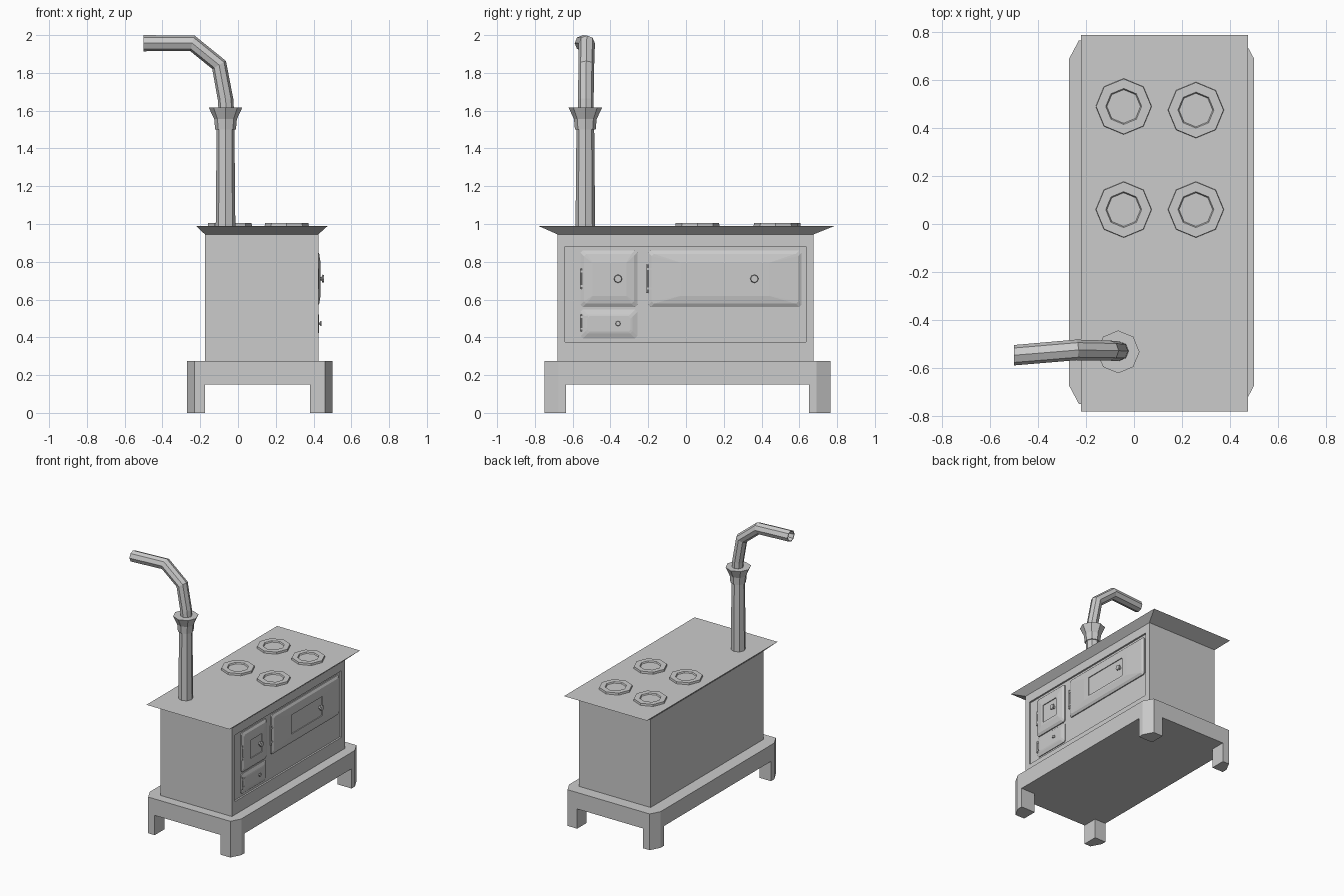
import bpy, bmesh
from math import sin, cos, pi, radians
from mathutils import Vector

if "Cube" in bpy.data.objects:
    bpy.data.objects.remove(bpy.data.objects["Cube"])


def loft(name, rings, smooth=False):
    """Skin a list of equal-length vertex rings and cap both ends."""
    bm = bmesh.new()
    loops = [[bm.verts.new(p) for p in ring] for ring in rings]
    n = len(loops[0])
    for a, b in zip(loops, loops[1:]):
        for i in range(n):
            j = (i + 1) % n
            bm.faces.new((a[i], a[j], b[j], b[i]))
    bm.faces.new(loops[0])
    bm.faces.new(loops[-1])
    bmesh.ops.recalc_face_normals(bm, faces=bm.faces)
    me = bpy.data.meshes.new(name)
    bm.to_mesh(me)
    bm.free()
    ob = bpy.data.objects.new(name, me)
    bpy.context.collection.objects.link(ob)
    return ob


def rect_x(x, y0, y1, z0, z1, c=0.0):
    """Rectangle facing +x, with cut corners if c > 0."""
    if not c:
        return [(x, y0, z0), (x, y1, z0), (x, y1, z1), (x, y0, z1)]
    return [(x, y0 + c, z0), (x, y1 - c, z0), (x, y1, z0 + c), (x, y1, z1 - c),
            (x, y1 - c, z1), (x, y0 + c, z1), (x, y0, z1 - c), (x, y0, z0 + c)]


def rect_z(z, x0, x1, y0, y1):
    return [(x0, y0, z), (x1, y0, z), (x1, y1, z), (x0, y1, z)]


def ring(c, r, u=(1, 0, 0), v=(0, 1, 0), n=8):
    c, u, v = Vector(c), Vector(u), Vector(v)
    return [c + r * (cos(2 * pi * i / n) * u + sin(2 * pi * i / n) * v) for i in range(n)]


def box(name, x0, x1, y0, y1, z0, z1):
    return loft(name, [rect_z(z0, x0, x1, y0, y1), rect_z(z1, x0, x1, y0, y1)])


# body with a recessed panel on the door side
outer, inner = (-0.68, 0.675, 0.27, 0.95), (-0.64, 0.635, 0.375, 0.88)
loft("stove_body", [rect_x(-0.175, *outer), rect_x(0.425, *outer),
                    rect_x(0.425, *inner), rect_x(0.412, *inner)])

# flared top plate
loft("top_plate", [rect_z(0.945, -0.175, 0.425, -0.68, 0.675),
                   rect_z(0.99, -0.222, 0.475, -0.782, 0.787)])

# base slab with cut corners
X0, X1, Y0, Y1, CX, CY = -0.27, 0.50, -0.75, 0.765, 0.04, 0.075
slab = [(X0 + CX, Y0), (X1 - CX, Y0), (X1, Y0 + CY), (X1, Y1 - CY),
        (X1 - CX, Y1), (X0 + CX, Y1), (X0, Y1 - CY), (X0, Y0 + CY)]
loft("base_slab", [[(x, y, z) for x, y in slab] for z in (0.15, 0.275)])

# four legs following the cut corners
for x, sx, wx in ((X0, 1, 0.095), (X1, -1, 0.12)):
    for y, sy in ((Y0, 1), (Y1, -1)):
        wy = 0.115
        foot = [(x + sx * CX, y), (x + sx * wx, y), (x + sx * wx, y + sy * wy),
                (x, y + sy * wy), (x, y + sy * CY)]
        loft("leg", [[(px, py, z) for px, py in foot] for z in (0, 0.152)])

# hot plate rings
for x, y in ((-0.043, 0.49), (0.258, 0.475), (-0.043, 0.06), (0.258, 0.06)):
    loft("hot_plate", [ring((x, y, z), r) for r, z in
                       ((0.117, 0.988), (0.115, 1.005), (0.075, 1.005), (0.07, 0.996))])


# doors: sloped shell, flat window frame, sunken pane
def door(name, out, frame, pane):
    loft(name, [rect_x(0.410, *out, 0.012), rect_x(0.420, *out, 0.012),
                rect_x(0.430, out[0] + 0.018, out[1] - 0.018,
                       out[2] + 0.018, out[3] - 0.018, 0.012),
                rect_x(0.437, *frame, 0.001), rect_x(0.437, *pane, 0.001),
                rect_x(0.431, *pane, 0.001)])


door("firebox_door", (-0.558, -0.258, 0.56, 0.86),
     (-0.495, -0.315, 0.62, 0.795), (-0.475, -0.335, 0.64, 0.778))
door("oven_door", (-0.2, 0.612, 0.56, 0.86),
     (-0.028, 0.44, 0.62, 0.795), (0.02, 0.39, 0.637, 0.782))
loft("ash_door", [rect_x(x, -0.558 + d, -0.258 - d, 0.395 + d, 0.547 - d, 0.012)
                  for x, d in ((0.410, 0), (0.418, 0), (0.427, 0.025), (0.429, 0.035))])

# knobs
for name, y, z, x, s in (("firebox_knob", -0.36, 0.71, 0.43, 1), ("oven_knob", 0.362, 0.71, 0.43, 1),
                         ("ash_knob", -0.36, 0.473, 0.426, 0.62)):
    loft(name, [ring((x + d * s, y, z), r * s, (0, 1, 0), (0, 0, 1))
                for d, r in ((0, 0.012), (0.012, 0.009), (0.018, 0.022), (0.026, 0.019))])

# hinges: pin and two straps
for y, z, h in ((-0.556, 0.71, 0.055), (-0.205, 0.71, 0.075), (-0.556, 0.477, 0.045)):
    loft("hinge_pin", [ring((0.422, y, z + s * h), 0.007, n=6) for s in (-1, 1)])
    for s in (-1, 1):
        zc = z + s * h * 0.7
        box("hinge_strap", 0.414, 0.429, y, y + 0.037, zc - 0.005, zc + 0.005)

# chimney pipe and flared collar
CXP, CYP = -0.066, -0.533
loft("chimney_pipe", [ring((CXP, CYP, z), r) for z, r in ((0.985, 0.052), (1.51, 0.047))])
loft("chimney_collar", [ring((CXP, CYP, z), r) for z, r in
                        ((1.5, 0.055), (1.555, 0.06), (1.617, 0.089))])

# bent outlet pipe, hollow at its end
path = [((-0.062, -0.53, 1.6), 0, 0.041), ((-0.066, -0.53, 1.66), 6, 0.041),
        ((-0.1, -0.528, 1.842), 30, 0.042), ((-0.242, -0.525, 1.957), 75, 0.043),
        ((-0.5, -0.547, 1.957), 90, 0.0425), ((-0.5, -0.547, 1.957), 90, 0.036),
        ((-0.26, -0.527, 1.957), 90, 0.036)]
loft("outlet_pipe", [ring(c, r, (cos(radians(a)), 0, sin(radians(a)))) for c, a, r in path])
